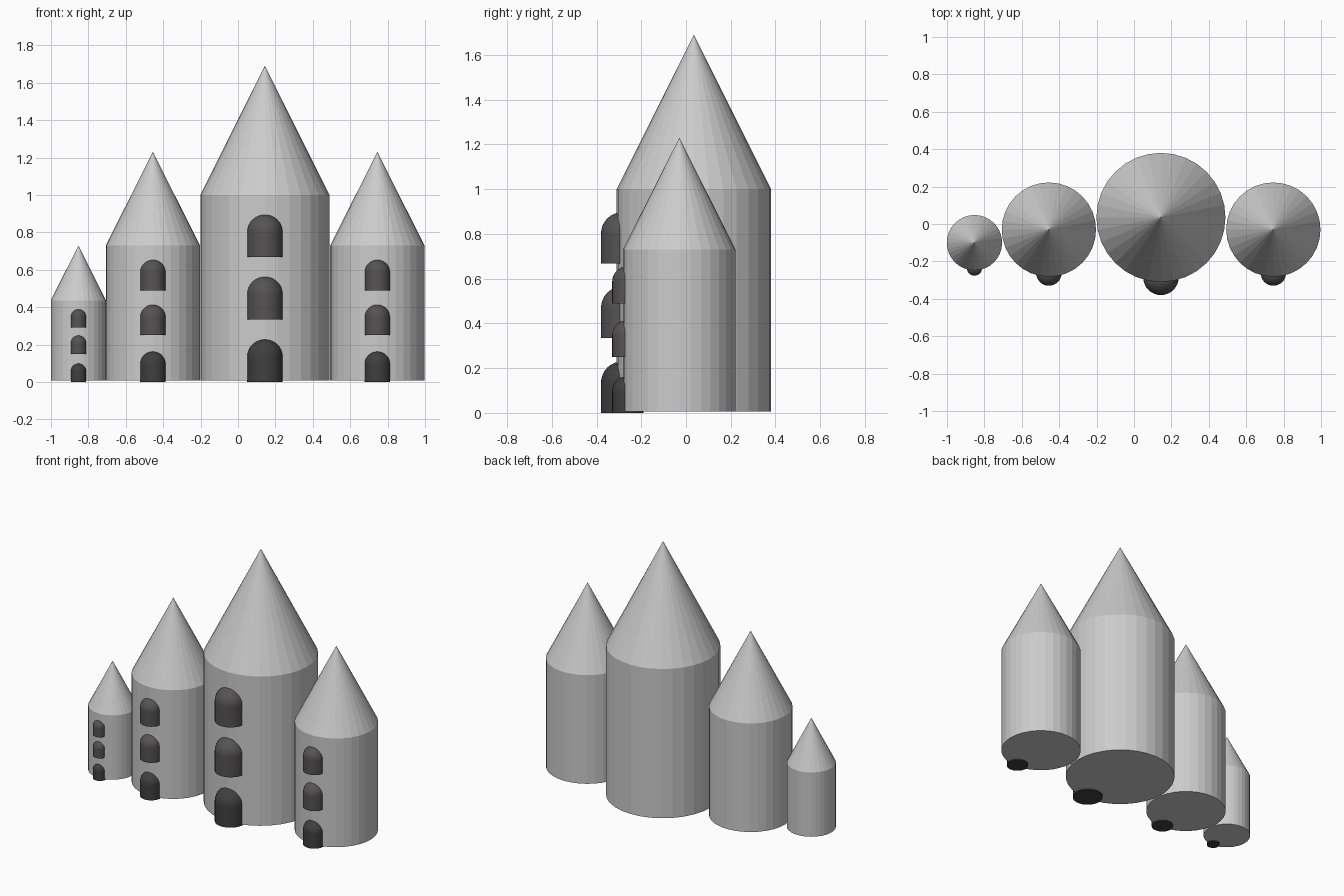
import bpy
import bmesh
from math import sin, cos, pi

cube = bpy.data.objects.get("Cube")
if cube:
    bpy.data.objects.remove(cube, do_unlink=True)

SIDES = 32
FLOOR = 0.007


def material(name, colour):
    mat = bpy.data.materials.new(name)
    mat.use_nodes = True
    mat.diffuse_color = colour
    mat.node_tree.nodes["Principled BSDF"].inputs["Base Color"].default_value = colour
    return mat


def lathe(name, profile, location, mat=None):
    """Revolve a (radius, height) profile that runs from axis to axis."""
    bm = bmesh.new()
    verts = [bm.verts.new((r, 0, z)) for r, z in profile]
    edges = [bm.edges.new(pair) for pair in zip(verts, verts[1:])]
    bmesh.ops.spin(bm, geom=verts + edges, cent=(0, 0, 0), axis=(0, 0, 1),
                   angle=2 * pi, steps=SIDES, use_duplicate=False)
    bmesh.ops.remove_doubles(bm, verts=bm.verts, dist=1e-5)
    bmesh.ops.recalc_face_normals(bm, faces=bm.faces)
    mesh = bpy.data.meshes.new(name)
    bm.to_mesh(mesh)
    bm.free()
    obj = bpy.data.objects.new(name, mesh)
    obj.location = location
    bpy.context.collection.objects.link(obj)
    if mat:
        mesh.materials.append(mat)
    return obj


def arch(name, radius, height, location, mat):
    """Round pillar with a domed top, half sunk into the tower wall."""
    spring = height - radius
    dome = [(radius * cos(a), spring + radius * sin(a))
            for a in (i * pi / 16 for i in range(8))]
    return lathe(name, [(0, 0), (radius, 0), *dome, (0, height)], location, mat)


door_mat = material("door_dark_grey", (0.05, 0.05, 0.05, 1))
window_mat = material("window_dark_grey", (0.09, 0.085, 0.085, 1))


def tower(name, x, y, radius, wall, top, arch_y, arch_r, arch_h, sills):
    # Wall and pointed roof
    lathe(name + "_wall", [(0, 0), (radius, 0), (radius, wall - FLOOR),
                           (0, wall - FLOOR)], (x, y, FLOOR))
    lathe(name + "_roof", [(0, 0), (radius, 0), (0, top - wall)], (x, y, wall))
    # Door at the ground, windows stacked above it
    arch(name + "_door", arch_r, arch_h, (x, arch_y, 0), door_mat)
    for label, z in zip(("lower", "upper"), sills):
        arch(f"{name}_{label}_window", arch_r, arch_h, (x, arch_y, z), window_mat)


tower("main_tower", 0.144, 0.035, 0.345, 1.0, 1.69, -0.285, 0.095, 0.23, (0.335, 0.667))
for side, x in (("right", -0.455), ("left", 0.745)):
    tower(side + "_tower", x, -0.03, 0.252, 0.73, 1.23, -0.262, 0.068, 0.165, (0.25, 0.49))
tower("small_tower", -0.853, -0.1, 0.148, 0.435, 0.73, -0.235, 0.041, 0.1, (0.15, 0.29))
